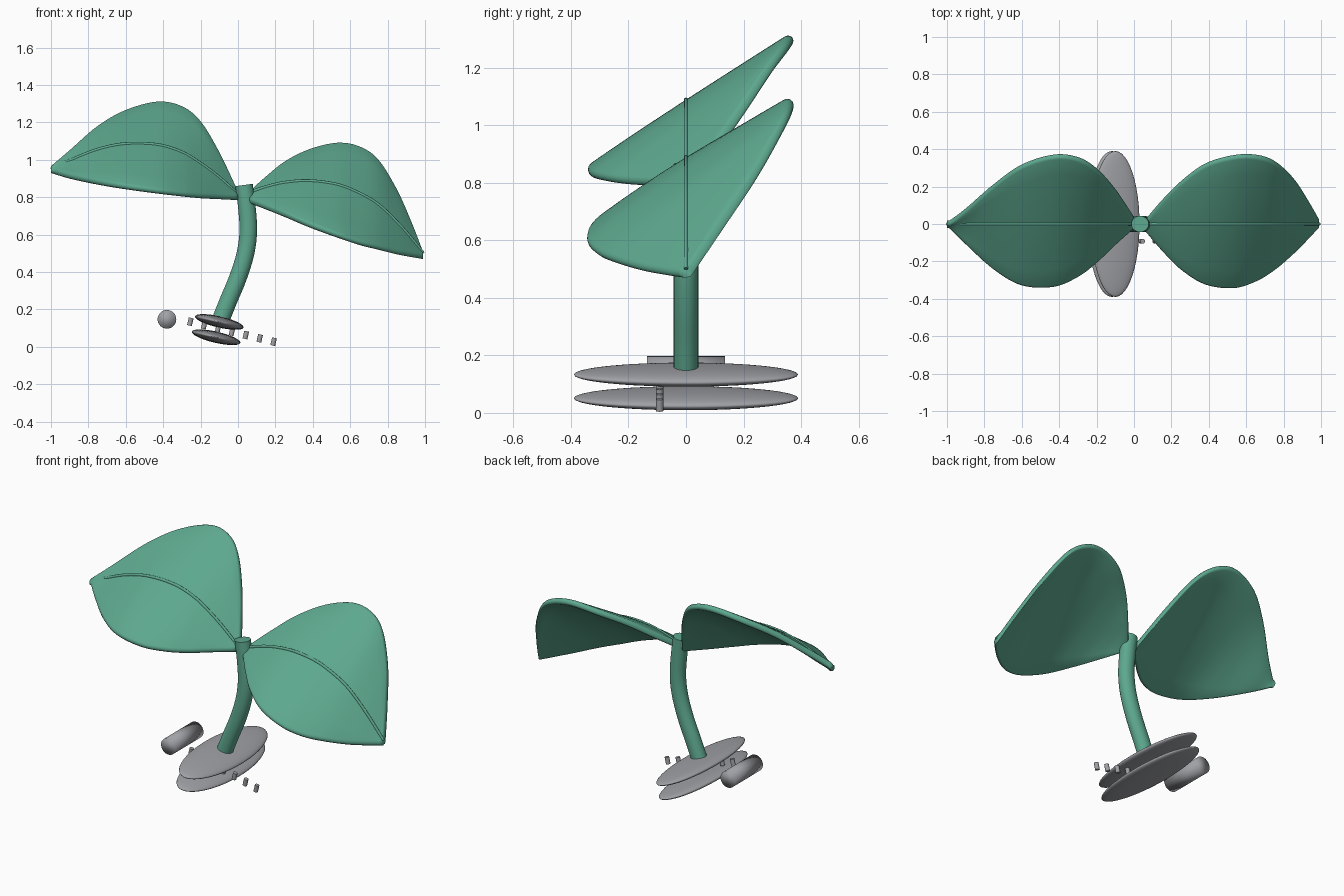
import bpy, bmesh, math
from mathutils import Vector, Matrix

if "Cube" in bpy.data.objects:
    bpy.data.objects.remove(bpy.data.objects["Cube"])


def material(name, rgb):
    m = bpy.data.materials.new(name)
    m.diffuse_color = (*rgb, 1.0)
    m.use_nodes = True
    m.node_tree.nodes["Principled BSDF"].inputs["Base Color"].default_value = m.diffuse_color
    return m


GREEN = material("leaf green", (0.11, 0.39, 0.27))
GREY = material("metal grey", (0.35, 0.355, 0.38))


def finish(bm, name, mat, angle=40):
    bmesh.ops.recalc_face_normals(bm, faces=bm.faces)
    mesh = bpy.data.meshes.new(name)
    bm.to_mesh(mesh)
    bm.free()
    mesh.materials.append(mat)
    ob = bpy.data.objects.new(name, mesh)
    bpy.context.collection.objects.link(ob)
    bpy.ops.object.select_all(action='DESELECT')
    ob.select_set(True)
    bpy.context.view_layer.objects.active = ob
    bpy.ops.object.shade_smooth_by_angle(angle=math.radians(angle))
    return ob


def spline(rows, steps):
    """Smooth curve through rows of numbers."""
    pts = [Vector(r) for r in rows]
    pts = [2 * pts[0] - pts[1]] + pts + [2 * pts[-1] - pts[-2]]
    out = []
    for a, b, c, d in zip(pts, pts[1:], pts[2:], pts[3:]):
        for i in range(steps):
            t = i / steps
            out.append(0.5 * (2 * b + (c - a) * t + (2 * a - 5 * b + 4 * c - d) * t * t
                              + (3 * b - a - 3 * c + d) * t ** 3))
    return out + [pts[-2]]


def loft(rings, name, mat, angle=40):
    bm = bmesh.new()
    vs = [[bm.verts.new(p) for p in ring] for ring in rings]
    n = len(vs[0])
    for a, b in zip(vs, vs[1:]):
        for i in range(n):
            j = (i + 1) % n
            bm.faces.new((a[i], a[j], b[j], b[i]))
    bm.faces.new(vs[0])
    bm.faces.new(vs[-1])
    return finish(bm, name, mat, angle)


def tube(path, rx, ry, name, mat, sides):
    """Sweep an oval along a path of (x, z) points in the y = 0 plane."""
    rings = []
    for i, p in enumerate(path):
        t = (path[min(i + 1, len(path) - 1)] - path[max(i - 1, 0)]).normalized()
        n = Vector((-t[1], 0, t[0]))
        rings.append([Vector((p[0], 0, p[1])) + n * rx * math.cos(a) + Vector((0, ry * math.sin(a), 0))
                      for a in (2 * math.pi * k / sides for k in range(sides))])
    return loft(rings, name, mat, 50)


H = 0.018  # half thickness of a leaf


def leaf(rows, name):
    """Rows: x, back edge y z, front edge y z, midrib z."""
    stations = spline(rows, 6)
    rings = []
    for x, yb, zb, yf, zf, zr in stations:
        back = Vector((x, max(yb - 0.01, 0.002), zb - 0.017))
        front = Vector((x, min(yf + 0.01, -0.002), zf + 0.017))
        span = back.y - front.y
        mid_z = front.z + (back.z - front.z) * -front.y / span
        bulge = max(-0.01, min(0.03, zr - 0.025 - mid_z)) * min(1, span / 0.2)
        d = (back - front).normalized()
        if span < 0.06:
            d = Vector((0, 0.82, 0.57))
        n = Vector((0, -d.z, d.y))
        # Flat sides with rounded rims
        line = []
        for k in range(9):
            v = k / 8
            line.append(front.lerp(back, v) + Vector((0, 0, bulge * 4 * v * (1 - v))))
        arc = [math.pi * k / 6 for k in range(1, 6)]
        ring = [p + n * H for p in line]
        ring += [back + n * H * math.cos(a) + d * H * math.sin(a) for a in arc]
        ring += [p - n * H for p in reversed(line)]
        ring += [front - n * H * math.cos(a) - d * H * math.sin(a) for a in arc]
        rings.append(ring)
    loft(rings, name, GREEN, 60)
    tube([Vector((s[0], s[5] - 0.006)) for s in stations], 0.01, 0.008, name + "_midrib", GREEN, 10)


# Leaves with their midribs
leaf([(-1.0, 0.0, 0.965, 0.0, 0.93, 0.955),
      (-0.9, 0.075, 1.05, -0.10, 0.90, 1.0),
      (-0.75, 0.205, 1.18, -0.235, 0.868, 1.06),
      (-0.6, 0.31, 1.265, -0.32, 0.843, 1.09),
      (-0.43, 0.363, 1.31, -0.328, 0.82, 1.085),
      (-0.3, 0.35, 1.285, -0.275, 0.805, 1.045),
      (-0.2, 0.29, 1.205, -0.20, 0.795, 0.985),
      (-0.1, 0.18, 1.04, -0.105, 0.79, 0.91),
      (0.0, 0.03, 0.83, -0.015, 0.785, 0.82)], "left_leaf")
leaf([(0.06, 0.015, 0.83, -0.03, 0.77, 0.83),
      (0.15, 0.12, 0.91, -0.135, 0.735, 0.86),
      (0.25, 0.22, 0.99, -0.235, 0.695, 0.883),
      (0.38, 0.315, 1.055, -0.315, 0.64, 0.892),
      (0.53, 0.36, 1.09, -0.335, 0.585, 0.872),
      (0.65, 0.363, 1.07, -0.3, 0.545, 0.825),
      (0.75, 0.33, 1.0, -0.24, 0.52, 0.765),
      (0.85, 0.24, 0.84, -0.155, 0.495, 0.67),
      (0.93, 0.12, 0.66, -0.075, 0.48, 0.58),
      (0.99, 0.015, 0.505, -0.01, 0.47, 0.505)], "right_leaf")

# Curved stem
tube(spline([(-0.09, 0.15), (-0.05, 0.25), (0.0, 0.37), (0.04, 0.5), (0.055, 0.62),
             (0.047, 0.75), (0.032, 0.865)], 5), 0.047, 0.043, "stem", GREEN, 24)

TILT = Matrix.Rotation(math.radians(13), 4, 'Y')

# Two flattened oval clip plates
for name, x, z in (("upper_plate", -0.10, 0.133), ("lower_plate", -0.117, 0.051)):
    bm = bmesh.new()
    bmesh.ops.create_uvsphere(bm, u_segments=48, v_segments=24, radius=1,
                              matrix=Matrix.Translation((x, 0, z)) @ TILT
                              @ Matrix.Diagonal((0.133, 0.39, 0.03, 1)))
    finish(bm, name, GREY, 180)

# Hinge barrel behind the plates
bm = bmesh.new()
bmesh.ops.create_cone(bm, cap_ends=True, segments=32, radius1=0.05, radius2=0.05, depth=0.27,
                      matrix=Matrix.Translation((-0.38, 0, 0.147)) @ Matrix.Rotation(math.pi / 2, 4, 'X'))
finish(bm, "hinge_barrel", GREY, 180)

# Row of small teeth
for i in range(7):
    bm = bmesh.new()
    bmesh.ops.create_cone(bm, cap_ends=True, segments=16, radius1=0.013, radius2=0.013, depth=0.042,
                          matrix=Matrix.Translation((-0.255 + 0.0742 * i, -0.092, 0.134 - 0.0178 * i)) @ TILT)
    finish(bm, f"tooth_{i + 1}", GREY)
